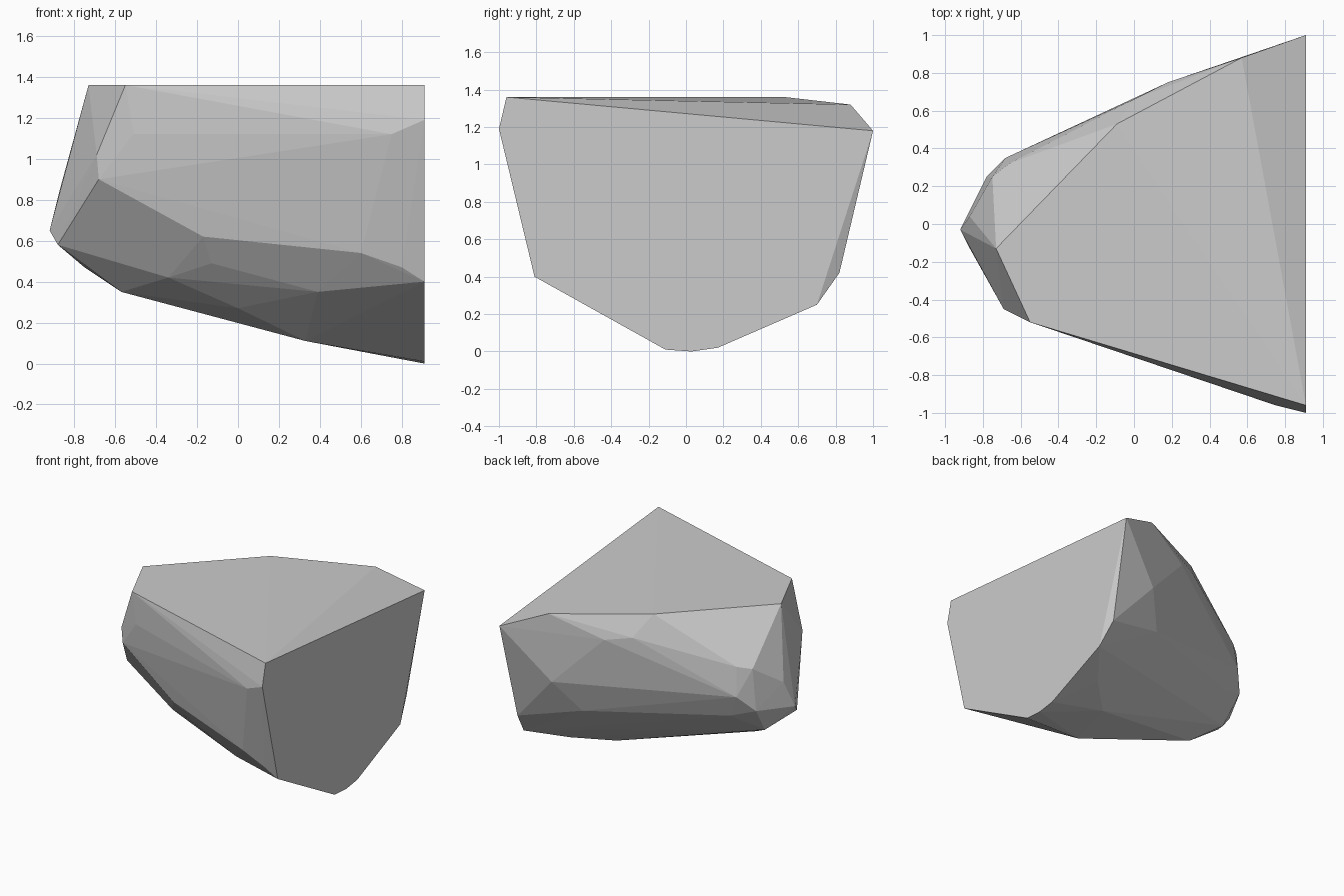
import bpy
import bmesh

# Cut end of the rock: outline (y, z) on the flat plane x = CUT_X
CUT_X = 0.91
cut_end = [(CUT_X, y, z) for y, z in (
    (-0.96, 1.36), (-1.0, 1.19), (-0.81, 0.40), (-0.11, 0.01),
    (0.03, 0.0), (0.17, 0.02), (0.70, 0.25), (1.0, 1.18))]

# Flat top: outline (x, y) on the plane z = TOP_Z
TOP_Z = 1.36
flat_top = [(x, y, TOP_Z) for x, y in (
    (-0.55, -0.52), (-0.73, -0.13), (-0.09, 0.53))]

# Corners of the chipped front side
front_side = [
    (0.75, -0.96, 1.12), (-0.51, -0.53, 1.12), (0.11, -0.70, 0.88),
    (0.60, -0.80, 0.54), (0.80, -0.82, 0.47), (-0.17, -0.56, 0.62),
    (-0.13, -0.48, 0.49), (0.39, -0.58, 0.35)]

# Corners of the blunt narrow end
narrow_end = [
    (-0.69, -0.45, 1.02), (-0.68, -0.45, 0.90), (-0.88, -0.11, 0.58),
    (-0.92, -0.03, 0.65), (-0.87, 0.04, 0.85), (-0.75, 0.10, 0.47),
    (-0.78, 0.25, 0.68), (-0.75, 0.25, 1.0)]

# Corners of the back side
back_side = [
    (-0.68, 0.35, 0.80), (-0.66, 0.32, 1.02), (-0.60, 0.31, 0.62),
    (0.0, 0.66, 1.20), (0.18, 0.75, 1.17), (0.57, 0.88, 1.32),
    (0.55, 0.87, 0.79), (0.39, 0.72, 0.55), (0.88, 0.82, 0.42)]

# Corners of the sloping underside
underside = [
    (-0.57, -0.06, 0.35), (-0.45, -0.29, 0.48), (-0.34, -0.32, 0.42),
    (0.0, -0.30, 0.27), (0.33, -0.23, 0.11), (0.46, 0.20, 0.10),
    (0.70, 0.43, 0.15)]

# Wrap all corners in one faceted shell
bm = bmesh.new()
for co in cut_end + flat_top + front_side + narrow_end + back_side + underside:
    bm.verts.new(co)
hull = bmesh.ops.convex_hull(bm, input=bm.verts[:])
spare = {v for key in ("geom_interior", "geom_unused") for v in hull[key]
         if isinstance(v, bmesh.types.BMVert)}
bmesh.ops.delete(bm, geom=list(spare), context='VERTS')
bmesh.ops.recalc_face_normals(bm, faces=bm.faces[:])

mesh = bpy.data.meshes.new("rock")
bm.to_mesh(mesh)
bm.free()

# Plain grey stone
stone = bpy.data.materials.new("grey_stone")
stone.diffuse_color = (0.6, 0.6, 0.6, 1.0)
mesh.materials.append(stone)

rock = bpy.data.objects.new("rock", mesh)
bpy.context.collection.objects.link(rock)
